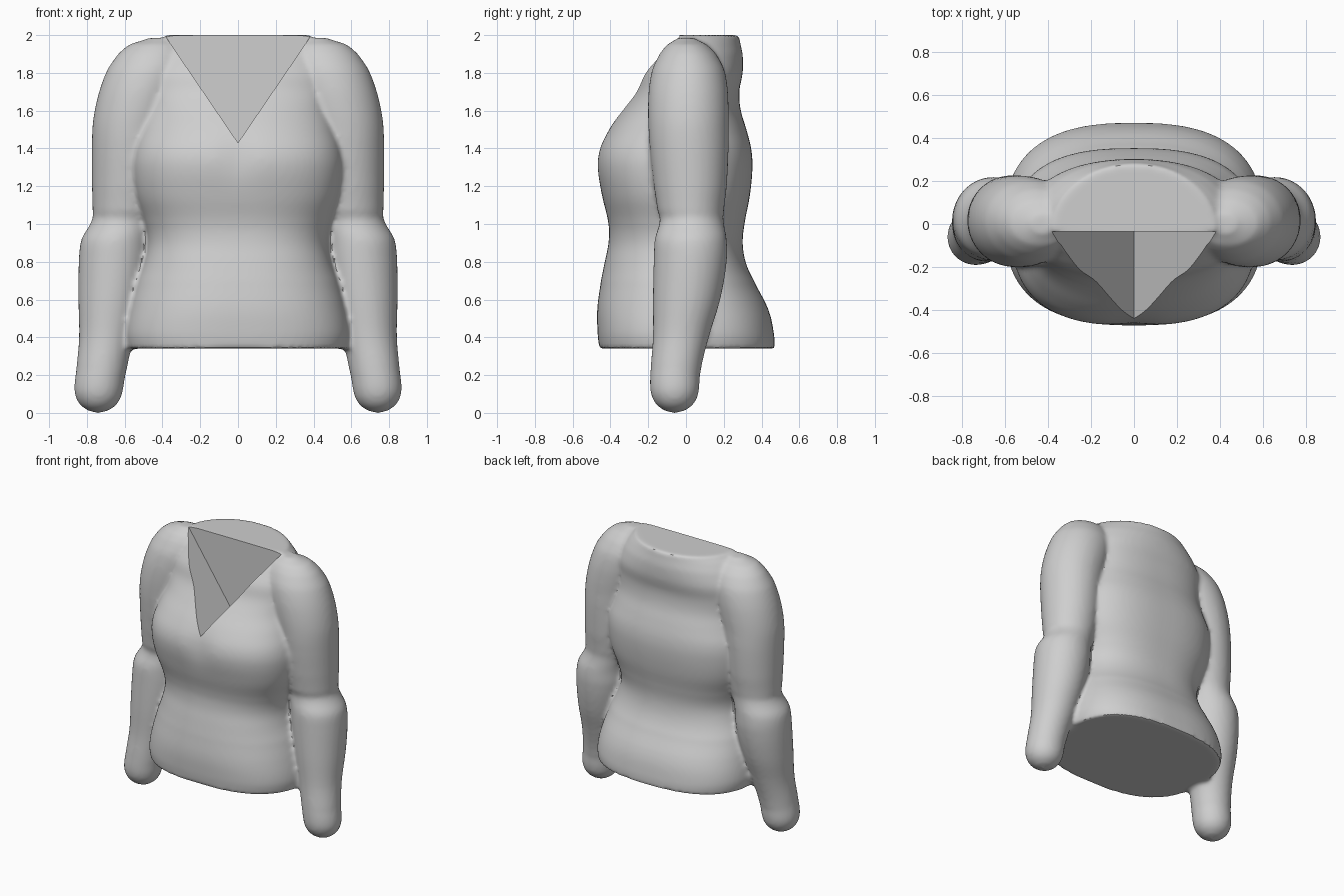
import bpy, bmesh, math

if "Cube" in bpy.data.objects:
    bpy.data.objects.remove(bpy.data.objects["Cube"])

# Single flat colour
grey = bpy.data.materials.new("light grey cloth")
grey.diffuse_color = (0.62, 0.62, 0.62, 1)
grey.use_nodes = True
grey.node_tree.nodes["Principled BSDF"].inputs["Base Color"].default_value = grey.diffuse_color


def refine(rows, k=4):
    """Smoothly interpolate a table of sections (Catmull-Rom)."""
    out = []
    for i in range(len(rows) - 1):
        p0, p1 = rows[max(i - 1, 0)], rows[i]
        p2, p3 = rows[i + 1], rows[min(i + 2, len(rows) - 1)]
        for s in range(k):
            t = s / k
            out.append([0.5 * (2 * b + (c - a) * t + (2 * a - 5 * b + 4 * c - d) * t * t
                        + (3 * b - a - 3 * c + d) * t ** 3)
                        for a, b, c, d in zip(p0, p1, p2, p3)])
            # keep heights evenly ordered
            out[-1][0] = p1[0] + (p2[0] - p1[0]) * t
    out.append(list(rows[-1]))
    return out


def loft(bm, rings):
    """Closed, capped skin through rings of points."""
    vs = [[bm.verts.new(p) for p in r] for r in rings]
    n = len(vs[0])
    for a, b in zip(vs, vs[1:]):
        for i in range(n):
            j = (i + 1) % n
            bm.faces.new((a[i], a[j], b[j], b[i]))
    bm.faces.new(vs[0][::-1])
    bm.faces.new(vs[-1])


def spow(v, e):
    return math.copysign(abs(v) ** e, v)


# Torso: height, half width, front y, back y, y of widest line, squareness
TORSO = [
    (0.34, 0.59, -0.46, 0.47, 0.0, 2.6), (0.42, 0.60, -0.468, 0.465, 0.0, 2.6),
    (0.55, 0.58, -0.47, 0.435, 0.0, 2.5), (0.70, 0.54, -0.45, 0.36, -0.01, 2.4),
    (0.80, 0.50, -0.43, 0.315, -0.03, 2.4), (0.90, 0.48, -0.41, 0.30, -0.04, 2.4),
    (1.00, 0.495, -0.41, 0.31, -0.04, 2.5), (1.15, 0.545, -0.445, 0.338, -0.04, 2.6),
    (1.30, 0.565, -0.472, 0.352, -0.04, 2.6), (1.40, 0.555, -0.46, 0.345, -0.03, 2.6),
    (1.50, 0.525, -0.41, 0.32, -0.02, 2.5), (1.60, 0.50, -0.34, 0.29, 0.0, 2.4),
    (1.70, 0.50, -0.27, 0.282, 0.0, 2.4), (1.80, 0.50, -0.235, 0.30, 0.0, 2.3),
    (1.90, 0.46, -0.17, 0.30, 0.0, 2.1), (1.96, 0.42, -0.11, 0.287, -0.01, 2.0),
    (2.00, 0.38, -0.06, 0.282, -0.03, 2.0)]

# Sleeve: height, centre x, centre y, x radius, y radius
SLEEVE = [
    (0.0, 0.74, -0.06, 0.012, 0.012), (0.012, 0.74, -0.06, 0.055, 0.055),
    (0.04, 0.74, -0.06, 0.094, 0.094), (0.08, 0.739, -0.06, 0.119, 0.119),
    (0.13, 0.737, -0.06, 0.130, 0.130), (0.22, 0.724, -0.055, 0.133, 0.133),
    (0.40, 0.695, -0.027, 0.146, 0.148), (0.60, 0.673, 0.003, 0.172, 0.178),
    (0.80, 0.656, 0.022, 0.187, 0.193), (0.92, 0.645, 0.025, 0.184, 0.19),
    (1.02, 0.605, 0.03, 0.168, 0.168), (1.07, 0.592, 0.025, 0.178, 0.176),
    (1.20, 0.583, 0.023, 0.19, 0.193), (1.40, 0.572, 0.017, 0.202, 0.208),
    (1.52, 0.558, 0.013, 0.212, 0.212), (1.62, 0.535, 0.012, 0.22, 0.213),
    (1.72, 0.507, 0.012, 0.222, 0.208), (1.82, 0.475, 0.012, 0.215, 0.19),
    (1.90, 0.45, 0.01, 0.185, 0.15), (1.95, 0.435, 0.005, 0.14, 0.105),
    (1.985, 0.42, 0.0, 0.055, 0.045)]

N = 96
ANG = [2 * math.pi * i / N for i in range(N)]
bm = bmesh.new()

# Torso shell
rings = []
for z, a, yf, yb, y0, n in refine(TORSO):
    ring = []
    for t in ANG:
        x = a * spow(math.cos(t), 2 / n)
        s = spow(math.sin(t), 2 / n)
        y = y0 + s * ((yb - y0) if s > 0 else (y0 - yf))
        # slight hollow between the two sides of the chest
        if s < 0:
            y += 0.015 * math.exp(-(x / 0.09) ** 2 - ((z - 1.36) / 0.12) ** 2)
        ring.append((x, y, z))
    rings.append(ring)
loft(bm, rings)

# Two mirrored sleeves
for side in (-1, 1):
    loft(bm, [[(side * (cx + rx * math.cos(t)), cy + ry * math.sin(t), z) for t in ANG]
              for z, cx, cy, rx, ry in refine(SLEEVE)])
bmesh.ops.recalc_face_normals(bm, faces=bm.faces)
me = bpy.data.meshes.new("sweater")
bm.to_mesh(me)
bm.free()
me.materials.append(grey)
sweater = bpy.data.objects.new("sweater", me)
bpy.context.collection.objects.link(sweater)

# Neckline wedge used as a cutter
bm = bmesh.new()
tri = [(0, 1.43), (0.4425, 2.08), (-0.4425, 2.08)]
loft(bm, [[(x, y, z) for x, z in tri] for y in (-0.9, -0.035)])
bmesh.ops.recalc_face_normals(bm, faces=bm.faces)
cm = bpy.data.meshes.new("neckline_cutter")
bm.to_mesh(cm)
bm.free()
cm.materials.append(grey)
cutter = bpy.data.objects.new("neckline_cutter", cm)
bpy.context.collection.objects.link(cutter)
cutter.hide_render = True

# Fuse the parts, soften the joins, cut the V neck
m = sweater.modifiers.new("fuse", 'REMESH')
m.mode = 'VOXEL'
m.voxel_size = 0.015
m = sweater.modifiers.new("soften", 'SMOOTH')
m.factor = 0.5
m.iterations = 6
m = sweater.modifiers.new("v_neck", 'BOOLEAN')
m.operation = 'DIFFERENCE'
m.solver = 'EXACT'
m.object = cutter

bpy.context.view_layer.objects.active = sweater
sweater.select_set(True)
for name in ("fuse", "soften", "v_neck"):
    bpy.ops.object.modifier_apply(modifier=name)
bpy.data.objects.remove(cutter)
if not sweater.data.materials:
    sweater.data.materials.append(grey)
bpy.ops.object.shade_smooth_by_angle(angle=math.radians(35))
